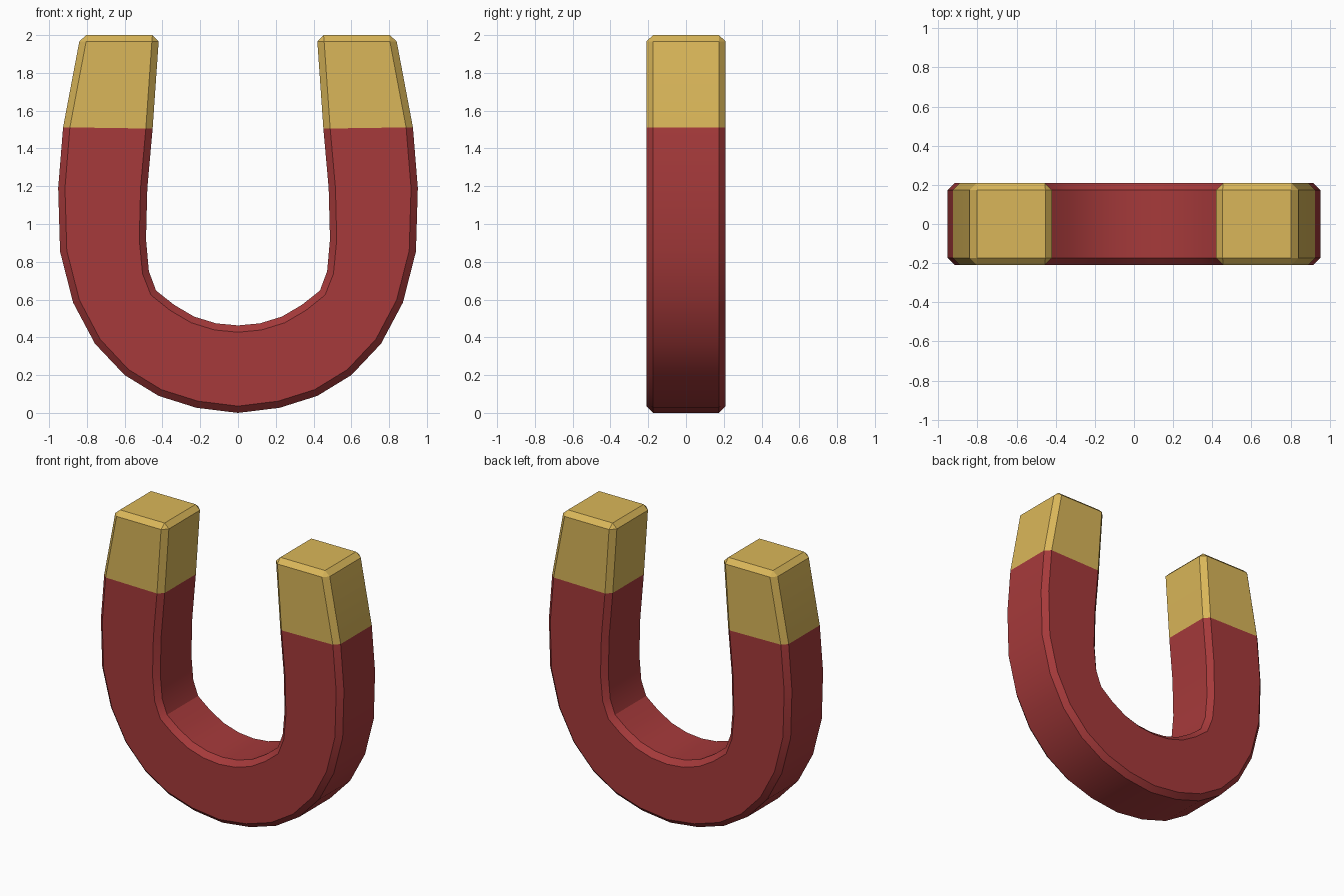
import bpy, bmesh, math

if "Cube" in bpy.data.objects:
    bpy.data.objects.remove(bpy.data.objects["Cube"])

def material(name, rgb):
    m = bpy.data.materials.new(name)
    m.diffuse_color = (*rgb, 1)
    m.use_nodes = True
    m.node_tree.nodes["Principled BSDF"].inputs["Base Color"].default_value = m.diffuse_color
    return m

RED = material("magnet_red", (0.38, 0.042, 0.043))
GOLD = material("pole_gold", (0.70, 0.47, 0.10))

# Right half of the horseshoe, bottom to tip: matching outer and inner points (x, z)
OUTER = [(0, 0.0), (.22, .027), (.42, .09), (.60, .20), (.757, .366), (.873, .584),
         (.942, .854), (.952, 1.19), (.926, 1.512), (.84, 1.967)]
INNER = [(0, .463), (.116, .474), (.233, .51), (.34, .573), (.434, .648), (.472, .75),
         (.487, .92), (.48, 1.19), (.452, 1.505), (.42, 1.967)]
HALF, BEV = 0.21, 0.036

def section(o, i, s):
    """Eight-sided chamfered cross-section; s mirrors it in x."""
    d = math.hypot(o[0] - i[0], o[1] - i[1])
    u = ((o[0] - i[0]) / d * BEV, (o[1] - i[1]) / d * BEV)
    y = HALF - BEV
    flat = [(o, 0, -y), (o, 0, y), (o, -1, HALF), (i, 1, HALF),
            (i, 0, y), (i, 0, -y), (i, 1, -HALF), (o, -1, -HALF)]
    return [(s * (p[0] + k * u[0]), yy, p[1] + k * u[1]) for p, k, yy in flat]

def tip(s):
    """Top face rectangle, corners doubled so it matches the section."""
    a, b, y = .803, .453, HALF - BEV
    xy = [(a, -y), (a, y), (a, y), (b, y), (b, y), (b, -y), (b, -y), (a, -y)]
    return [(s * x, yy, 2.0) for x, yy in xy]

right = [section(o, i, 1) for o, i in zip(OUTER, INNER)] + [tip(1)]
left = [section(o, i, -1) for o, i in zip(OUTER[1:], INNER[1:])] + [tip(-1)]
rings = left[::-1] + right

# Loft the sections into one closed body
bm = bmesh.new()
rows = [[bm.verts.new(p) for p in r] for r in rings]
for a, b in zip(rows, rows[1:]):
    for k in range(8):
        n = (k + 1) % 8
        bm.faces.new((a[k], a[n], b[n], b[k]))
bm.faces.new(rows[0])
bm.faces.new(rows[-1])
bmesh.ops.remove_doubles(bm, verts=bm.verts[:], dist=1e-4)
bmesh.ops.recalc_face_normals(bm, faces=bm.faces[:])
# Gold pole tips above the paint line
for f in bm.faces:
    f.material_index = 1 if f.calc_center_median().z > 1.52 else 0

me = bpy.data.meshes.new("horseshoe_magnet")
bm.to_mesh(me)
bm.free()
me.materials.append(RED)
me.materials.append(GOLD)
ob = bpy.data.objects.new("horseshoe_magnet", me)
bpy.context.collection.objects.link(ob)
bpy.context.view_layer.objects.active = ob
ob.select_set(True)
bpy.ops.object.shade_smooth_by_angle(angle=math.radians(30))
